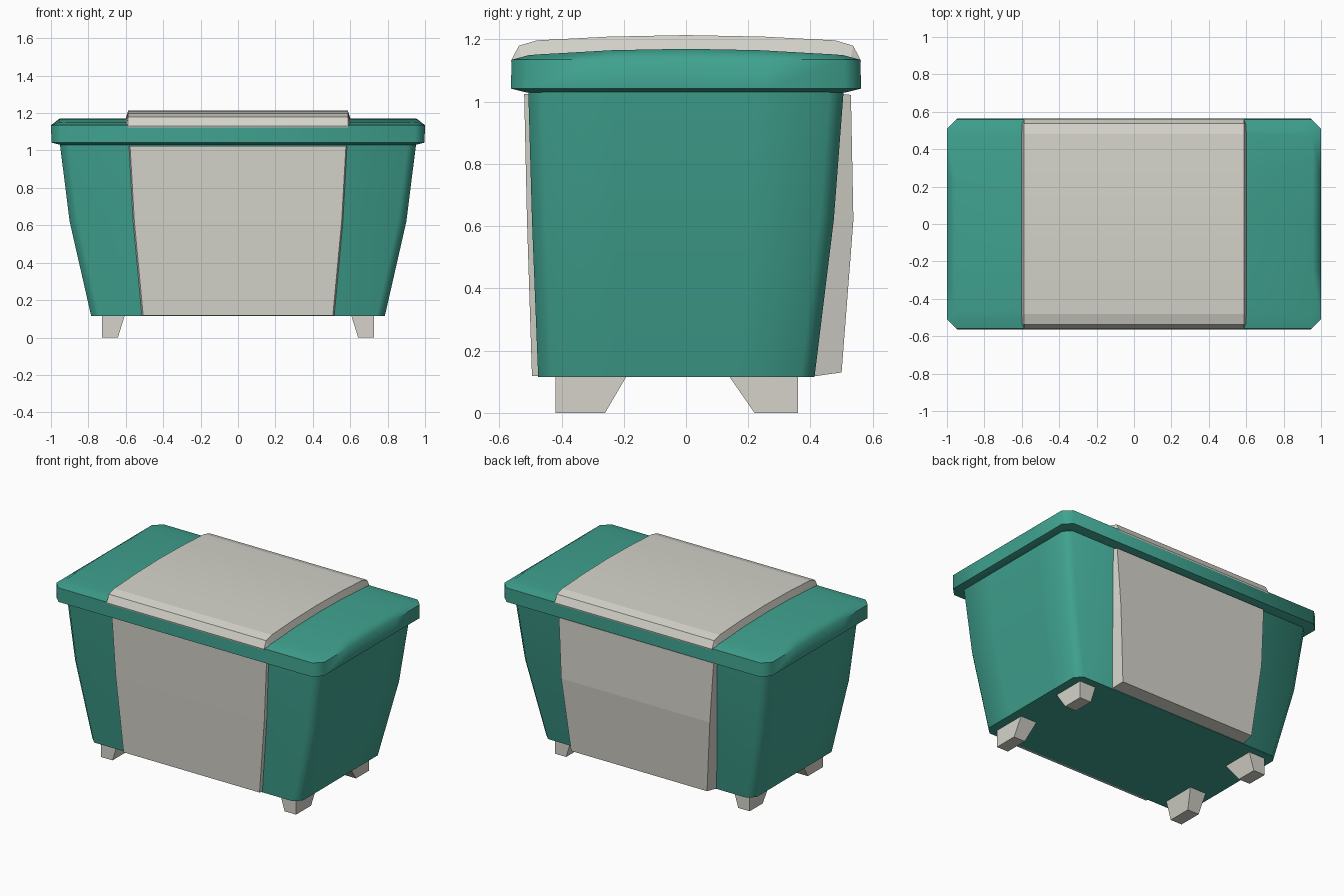
import bpy, bmesh, math

if "Cube" in bpy.data.objects:
    bpy.data.objects.remove(bpy.data.objects["Cube"])


def material(name, color):
    m = bpy.data.materials.new(name)
    m.diffuse_color = (*color, 1)
    m.use_nodes = True
    m.node_tree.nodes["Principled BSDF"].inputs["Base Color"].default_value = m.diffuse_color
    return m


GREEN = material("teal plastic", (0.05, 0.36, 0.275))
GREY = material("warm grey plastic", (0.66, 0.65, 0.59))


def finish(name, verts, faces, mat, smooth=None):
    bm = bmesh.new()
    vs = [bm.verts.new(v) for v in verts]
    for f in faces:
        bm.faces.new([vs[i] for i in f])
    bmesh.ops.recalc_face_normals(bm, faces=bm.faces)
    me = bpy.data.meshes.new(name)
    bm.to_mesh(me)
    bm.free()
    me.materials.append(mat)
    ob = bpy.data.objects.new(name, me)
    bpy.context.collection.objects.link(ob)
    if smooth:
        bpy.ops.object.select_all(action='DESELECT')
        ob.select_set(True)
        bpy.context.view_layer.objects.active = ob
        bpy.ops.object.shade_smooth_by_angle(angle=math.radians(smooth))
    return ob


def loft(n, levels):
    """Side quads between stacked rings of n points."""
    return [(l * n + i, l * n + (i + 1) % n, (l + 1) * n + (i + 1) % n, (l + 1) * n + i)
            for l in range(levels - 1) for i in range(n)]


def ring(hx, y0, y1, c, z):
    """Rectangle with cut corners, split along its ends; z may depend on y."""
    a, b = y0 + c, y1 - c
    ys = [a + (b - a) * t / 4 for t in range(5)]
    pts = [(hx, y) for y in ys] + [(hx - c, y1), (c - hx, y1)]
    pts += [(-hx, y) for y in reversed(ys)] + [(c - hx, y0), (hx - c, y0)]
    return [(x, y, z(y) if callable(z) else z) for x, y in pts]


def tub(name, rings, smooth):
    n, k = 14, len(rings)
    top = (k - 1) * n
    left, right = [12, 11, 10, 9, 8, 7, 6], [13, 0, 1, 2, 3, 4, 5]
    faces = loft(n, k) + [tuple(range(n))]
    faces += [(top + right[i], top + right[i + 1], top + left[i + 1], top + left[i])
              for i in range(6)]
    return finish(name, [p for r in rings for p in r], faces, GREEN, smooth)


# tapered tub
tub("cooler_body", [ring(0.785, -0.475, 0.413, 0.045, 0.115),
                    ring(0.90, -0.495, 0.475, 0.045, 0.62),
                    ring(0.953, -0.507, 0.507, 0.045, 1.04)], 50)

# overhanging lid with a gently crowned top
tub("lid", [ring(0.95, -0.515, 0.515, 0.04, 1.03),
            ring(0.997, -0.563, 0.563, 0.052, 1.042),
            ring(1.0, -0.56, 0.56, 0.052, 1.135),
            ring(0.955, -0.505, 0.505, 0.035, lambda y: 1.17 - 0.08 * y * y)], 60)

# raised grey plate over the lid: beveled crowned slab
outline = [(-0.562, 1.132), (-0.537, 1.18), (-0.48, 1.197), (-0.25, 1.209), (0, 1.214),
           (0.25, 1.209), (0.48, 1.197), (0.537, 1.18), (0.562, 1.132)]
under = [(y * 0.98, z - 0.055) for y, z in outline]
verts, m = [], len(outline)
for s in (-1, 1):
    verts += [(0.605 * s, y, z) for y, z in under]
    verts += [(0.587 * s, y, z) for y, z in outline]
rows = [0, m, 3 * m, 2 * m]          # left under, left top, right top, right under
faces = []
for a, b in zip(rows, rows[1:] + rows[:1]):
    faces += [(a + i, a + i + 1, b + i + 1, b + i) for i in range(m - 1)]
faces += [tuple(r + e for r in rows) for e in (0, m - 1)]
finish("lid_plate", verts, faces, GREY, 12)


# grey panels on front and back: (half width, base y, outer y, base z, outer z)
def panel(name, levels):
    v = []
    for w, yb, yo, zb, zo in levels:
        v += [(-w, yb, zb), (-w + 0.013, yo, zo), (w - 0.013, yo, zo), (w, yb, zb)]
    finish(name, v, loft(4, len(levels)) + [(0, 1, 2, 3), (8, 9, 10, 11)], GREY)


panel("front_panel", [(0.52, -0.46, -0.495, 0.117, 0.119), (0.567, -0.48, -0.511, 0.62, 0.62),
                      (0.59, -0.49, -0.52, 1.025, 1.025)])
panel("back_panel", [(0.52, 0.40, 0.50, 0.116, 0.13), (0.567, 0.46, 0.538, 0.62, 0.62),
                     (0.59, 0.49, 0.53, 1.025, 1.022)])

# four feet, straight outside and slanted inside
for side, s in (("left", -1), ("right", 1)):
    for end, outer, low, high in (("front", -0.42, -0.26, -0.19), ("back", 0.36, 0.22, 0.137)):
        v = []
        for xi, yi, z in ((0.642, low, 0), (0.605, high, 0.12)):
            v += [(s * 0.727, outer, z), (s * xi, outer, z), (s * xi, yi, z), (s * 0.727, yi, z)]
        finish(f"{end}_{side}_foot", v, loft(4, 2) + [(0, 1, 2, 3), (4, 5, 6, 7)], GREY)
